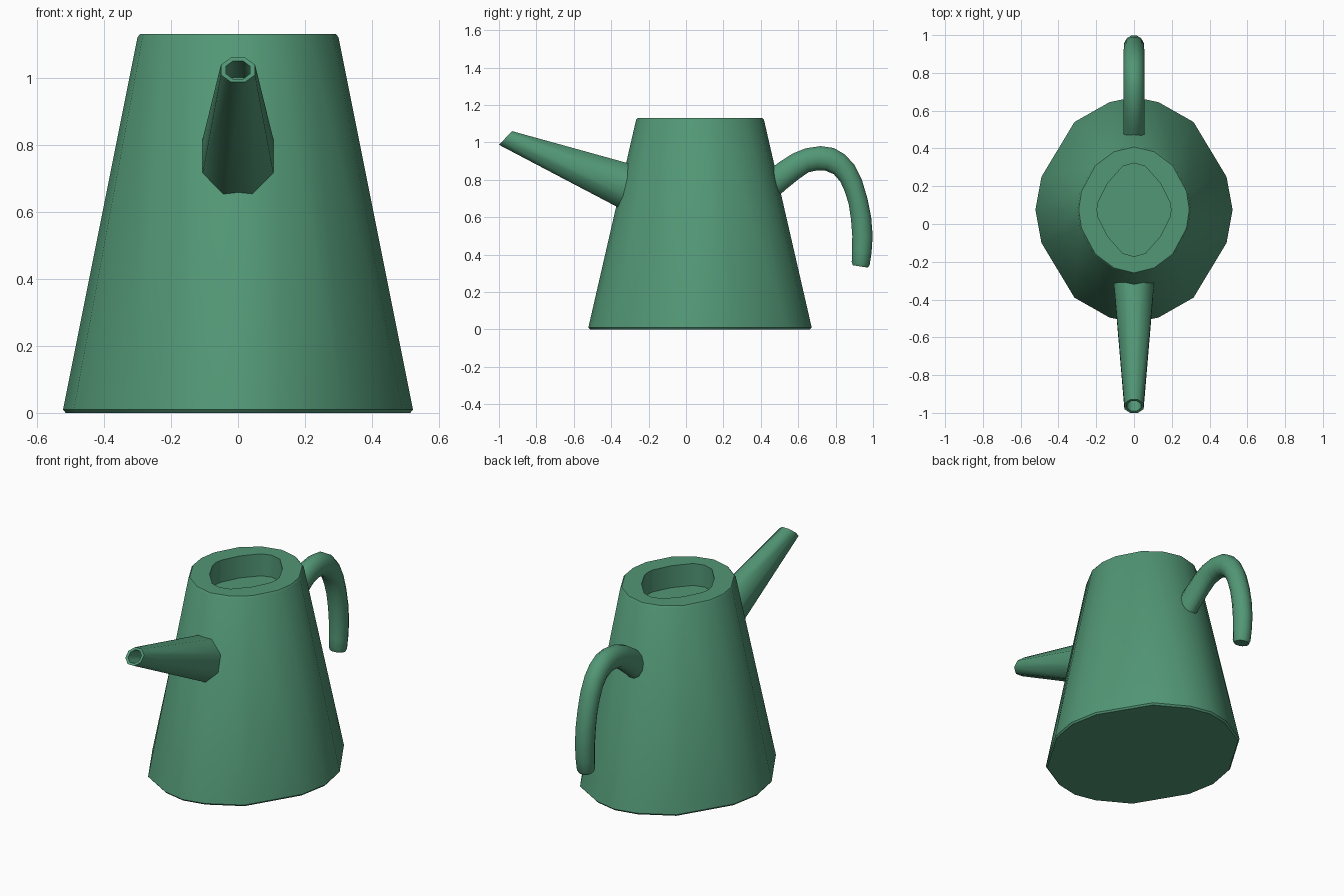
import bpy, bmesh, math
from mathutils import Vector

if "Cube" in bpy.data.objects:
    bpy.data.objects.remove(bpy.data.objects["Cube"])

green = bpy.data.materials.new("green")
green.diffuse_color = (0.085, 0.31, 0.18, 1)
green.use_nodes = True
green.node_tree.nodes["Principled BSDF"].inputs["Base Color"].default_value = green.diffuse_color


def loft(name, rings, smooth):
    """Skin a list of equal-sized vertex rings and cap both ends."""
    bm = bmesh.new()
    loops = [[bm.verts.new(p) for p in ring] for ring in rings]
    n = len(loops[0])
    for a, b in zip(loops, loops[1:]):
        for i in range(n):
            j = (i + 1) % n
            bm.faces.new((a[i], a[j], b[j], b[i]))
    bm.faces.new(loops[0])
    bm.faces.new(loops[-1])
    bmesh.ops.recalc_face_normals(bm, faces=bm.faces)
    mesh = bpy.data.meshes.new(name)
    bm.to_mesh(mesh)
    bm.free()
    mesh.materials.append(green)
    ob = bpy.data.objects.new(name, mesh)
    bpy.context.collection.objects.link(ob)
    bpy.ops.object.select_all(action='DESELECT')
    ob.select_set(True)
    bpy.context.view_layer.objects.active = ob
    bpy.ops.object.shade_smooth_by_angle(angle=math.radians(smooth))
    return ob


def outline(quarter, z, s=1.0, cy=0.075):
    """Mirror a quarter outline (back point to side point) into a closed ring."""
    half = quarter + [(x, -y) for x, y in quarter[-2::-1]]
    full = half + [(-x, y) for x, y in half[-2:0:-1]]
    return [(x * s, y * s + cy, z) for x, y in full]


def tube_ring(upper, lower, half_width, sides):
    """Elliptical ring across the side-view points upper and lower."""
    u, l = Vector((0, *upper)), Vector((0, *lower))
    mid, up = (u + l) / 2, (u - l) / 2
    k = 1 / math.cos(math.pi / sides)
    ring = []
    for i in range(sides):
        a = 2 * math.pi * (i + 0.5) / sides
        ring.append(mid + up * k * math.sin(a) + Vector((half_width * k * math.cos(a), 0, 0)))
    return ring


# Body: tapered faceted oval with a recessed filling hole
base = [(0, .597), (.13, .57), (.315, .465), (.49, .175), (.522, 0)]
top = [(0, .342), (.11, .315), (.21, .24), (.285, .10), (.30, 0)]
hole = [(0, .247), (.06, .23), (.14, .14), (.19, .04), (.196, 0)]
loft("body", [
    outline(base, 0, .985), outline(base, .01),
    outline(top, 1.12), outline(top, 1.13, .975),
    outline(hole, 1.13), outline(hole, 1.0),
], 35)

# Spout: tapered octagon with slanted, hollow tip
loft("spout", [
    tube_ring((-.29, .883), (-.33, .635), .107, 8),
    tube_ring((-.93, 1.06), (-1.0, .987), .051, 8),
    tube_ring((-.938, 1.05), (-.99, .996), .036, 8),
    tube_ring((-.82, 1.0), (-.86, .95), .036, 8),
], 50)

# Handle: arched tube, given as (upper edge, lower edge, half width)
stations = [
    ((.44, .85), (.47, .69), .055),
    ((.50, .895), (.53, .745), .055),
    ((.57, .94), (.60, .802), .055),
    ((.64, .968), (.655, .84), .055),
    ((.72, .98), (.70, .85), .055),
    ((.79, .97), (.745, .849), .055),
    ((.85, .935), (.79, .83), .055),
    ((.90, .88), (.825, .79), .055),
    ((.94, .80), (.85, .735), .055),
    ((.97, .70), (.87, .67), .054),
    ((.99, .60), (.882, .59), .053),
    ((.998, .50), (.889, .50), .052),
    ((.992, .41), (.888, .42), .050),
    ((.982, .345), (.886, .36), .048),
    ((.973, .33), (.892, .343), .042),
]
loft("handle", [tube_ring(u, l, w, 12) for u, l, w in stations], 40)
